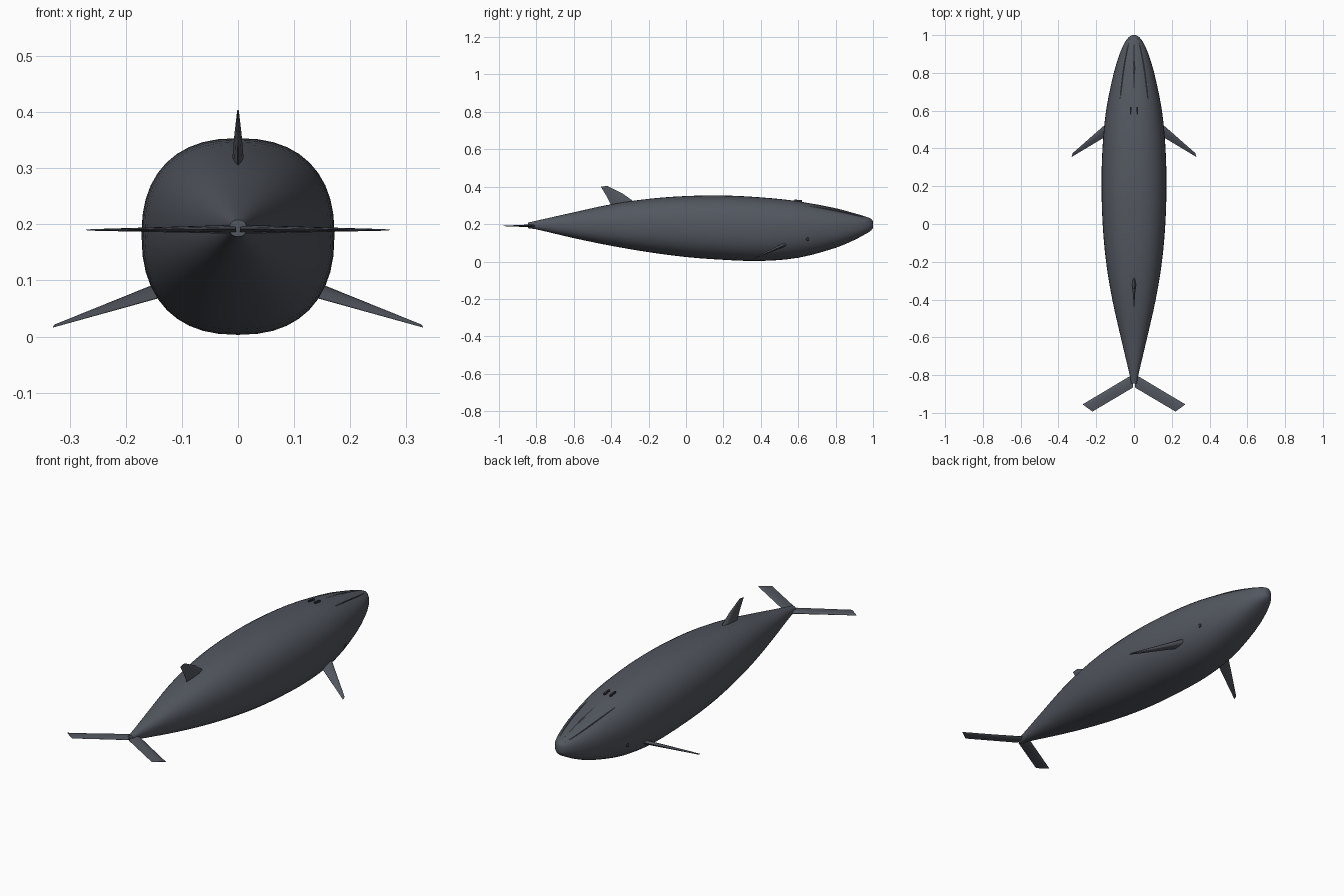
import bpy, bmesh, math
from mathutils import Vector

cube = bpy.data.objects.get("Cube")
if cube:
    bpy.data.objects.remove(cube, do_unlink=True)


def material(name, rgb):
    m = bpy.data.materials.new(name)
    m.use_nodes = True
    m.diffuse_color = (*rgb, 1)
    m.node_tree.nodes["Principled BSDF"].inputs["Base Color"].default_value = (*rgb, 1)
    return m


SLATE = material("slate grey skin", (0.085, 0.095, 0.115))
DARK = material("dark grey", (0.03, 0.033, 0.04))


def skin(name, rings, mat, angle=50):
    """Join closed rings of points into a capped, smooth surface."""
    bm = bmesh.new()
    loops = [[bm.verts.new(p) for p in ring] for ring in rings]
    n = len(loops[0])
    for a, b in zip(loops, loops[1:]):
        for i in range(n):
            j = (i + 1) % n
            bm.faces.new((a[i], a[j], b[j], b[i]))
    bm.faces.new(loops[0])
    bm.faces.new(loops[-1])
    bmesh.ops.recalc_face_normals(bm, faces=bm.faces)
    me = bpy.data.meshes.new(name)
    bm.to_mesh(me)
    bm.free()
    me.materials.append(mat)
    ob = bpy.data.objects.new(name, me)
    bpy.context.collection.objects.link(ob)
    bpy.ops.object.select_all(action='DESELECT')
    ob.select_set(True)
    bpy.context.view_layer.objects.active = ob
    bpy.ops.object.shade_smooth_by_angle(angle=math.radians(angle))
    return ob


# Body stations: y, half width, top z, bottom z
STATIONS = [
    (-0.845, 0.015, 0.208, 0.178), (-0.8, 0.023, 0.218, 0.172),
    (-0.6, 0.070, 0.263, 0.125), (-0.4, 0.115, 0.306, 0.084),
    (-0.2, 0.148, 0.335, 0.050), (0.0, 0.166, 0.350, 0.024),
    (0.2, 0.172, 0.353, 0.009), (0.4, 0.167, 0.343, 0.003),
    (0.6, 0.148, 0.322, 0.020), (0.8, 0.107, 0.282, 0.073),
    (0.9, 0.076, 0.256, 0.115), (0.96, 0.050, 0.240, 0.147),
    (0.99, 0.027, 0.228, 0.166), (1.0, 0.010, 0.214, 0.180),
]


def station(y):
    """Smoothly interpolated half width, top and bottom at y."""
    k = max(0, min(len(STATIONS) - 2, sum(s[0] <= y for s in STATIONS) - 1))

    def slope(i, c):
        a, b = STATIONS[max(i - 1, 0)], STATIONS[min(i + 1, len(STATIONS) - 1)]
        return (b[c] - a[c]) / (b[0] - a[0])
    p, q = STATIONS[k], STATIONS[k + 1]
    h = q[0] - p[0]
    t = (y - p[0]) / h
    return [(2*t**3 - 3*t*t + 1) * p[c] + (t**3 - 2*t*t + t) * h * slope(k, c)
            + (3*t*t - 2*t**3) * q[c] + (t**3 - t*t) * h * slope(k + 1, c)
            for c in (1, 2, 3)]


def surface(y, angle, lift=0.0):
    """Point on the rounded-square body section; angle runs from +x to +z."""
    w, top, bottom = station(y)
    c, s, e = math.cos(angle), math.sin(angle), 2 / 2.35
    x = (w + lift) * math.copysign(abs(c) ** e, c)
    z = ((top - bottom) / 2 + lift) * math.copysign(abs(s) ** e, s)
    return Vector((x, y, (top + bottom) / 2 + z))


ys = []
for a, b in zip(STATIONS, STATIONS[1:]):
    steps = 3 if b[0] - a[0] > 0.15 else 2
    ys += [a[0] + (b[0] - a[0]) * i / steps for i in range(steps)]
ys.append(1.0)
SIDES = 40
skin("body", [[surface(y, math.tau * i / SIDES) for i in range(SIDES)] for y in ys], SLATE)


def fin(name, sections):
    """Fin from (front point, rear point, thickness direction, thickness)."""
    rings = []
    for front, rear, normal, thick in sections:
        front, rear, up = Vector(front), Vector(rear), Vector(normal).normalized()
        ring = []
        for t, f in ((0, 0), (0.08, 0.6), (0.3, 1), (0.65, 0.65), (1, 0.06)):
            ring.append(front.lerp(rear, t) + up * thick * f / 2)
        for t, f in ((1, 0.06), (0.65, 0.65), (0.3, 1), (0.08, 0.6)):
            ring.append(front.lerp(rear, t) - up * thick * f / 2)
        rings.append(ring)
    skin(name, rings, SLATE)


# Back fin
fin("dorsal_fin", [
    ((0, -0.25, 0.300), (0, -0.39, 0.280), (1, 0, 0), 0.024),
    ((0, -0.34, 0.364), (0, -0.425, 0.350), (1, 0, 0), 0.013),
    ((0, -0.42, 0.404), (0, -0.455, 0.400), (1, 0, 0), 0.003)])

for side, s in (("left", 1), ("right", -1)):
    # Flippers and tail flukes
    fin(side + "_flipper", [
        (s * Vector((0.12, 0, 0)) + Vector((0, 0.555, 0.100)),
         (s * 0.13, 0.475, 0.072), (s * 0.32, -0.3, 0.9), 0.022),
        ((s * 0.325, 0.375, 0.021), (s * 0.33, 0.355, 0.016),
         (s * 0.32, -0.3, 0.9), 0.004)])
    fin(side + "_fluke", [
        ((s * 0.004, -0.795, 0.191), (s * 0.004, -0.865, 0.191), (0, 0, 1), 0.016),
        ((s * 0.272, -0.955, 0.190), (s * 0.220, -0.993, 0.190), (0, 0, 1), 0.003)])

    # Eye
    bpy.ops.mesh.primitive_uv_sphere_add(segments=12, ring_count=8, radius=0.009,
                                         location=surface(0.65, math.radians(-18 if s > 0 else 198)))
    eye = bpy.context.object
    eye.name = side + "_eye"
    eye.scale.x = 0.6
    eye.data.materials.append(DARK)
    bpy.ops.object.shade_smooth_by_angle()

    # Blowhole slit
    bpy.ops.mesh.primitive_cube_add(size=1, location=(s * 0.016, 0.6, station(0.6)[1] + 0.003))
    slit = bpy.context.object
    slit.name = side + "_blowhole"
    slit.dimensions = (0.008, 0.04, 0.009)
    slit.rotation_euler.x = math.radians(-6)
    slit.data.materials.append(DARK)

# Three low ridges along the top of the snout
for name, spread in (("middle_ridge", 0), ("left_ridge", -0.5), ("right_ridge", 0.5)):
    rings = []
    for i in range(9):
        y = 0.66 + 0.32 * i / 8
        a = math.pi / 2 + spread
        half = 0.004 / max(station(y)[0], 0.03)
        lift = 0.003 * math.sin(math.pi * i / 8)
        rings.append([surface(y, a - half, -0.002), surface(y, a, lift),
                      surface(y, a + half, -0.002)])
    skin(name, rings, SLATE)
